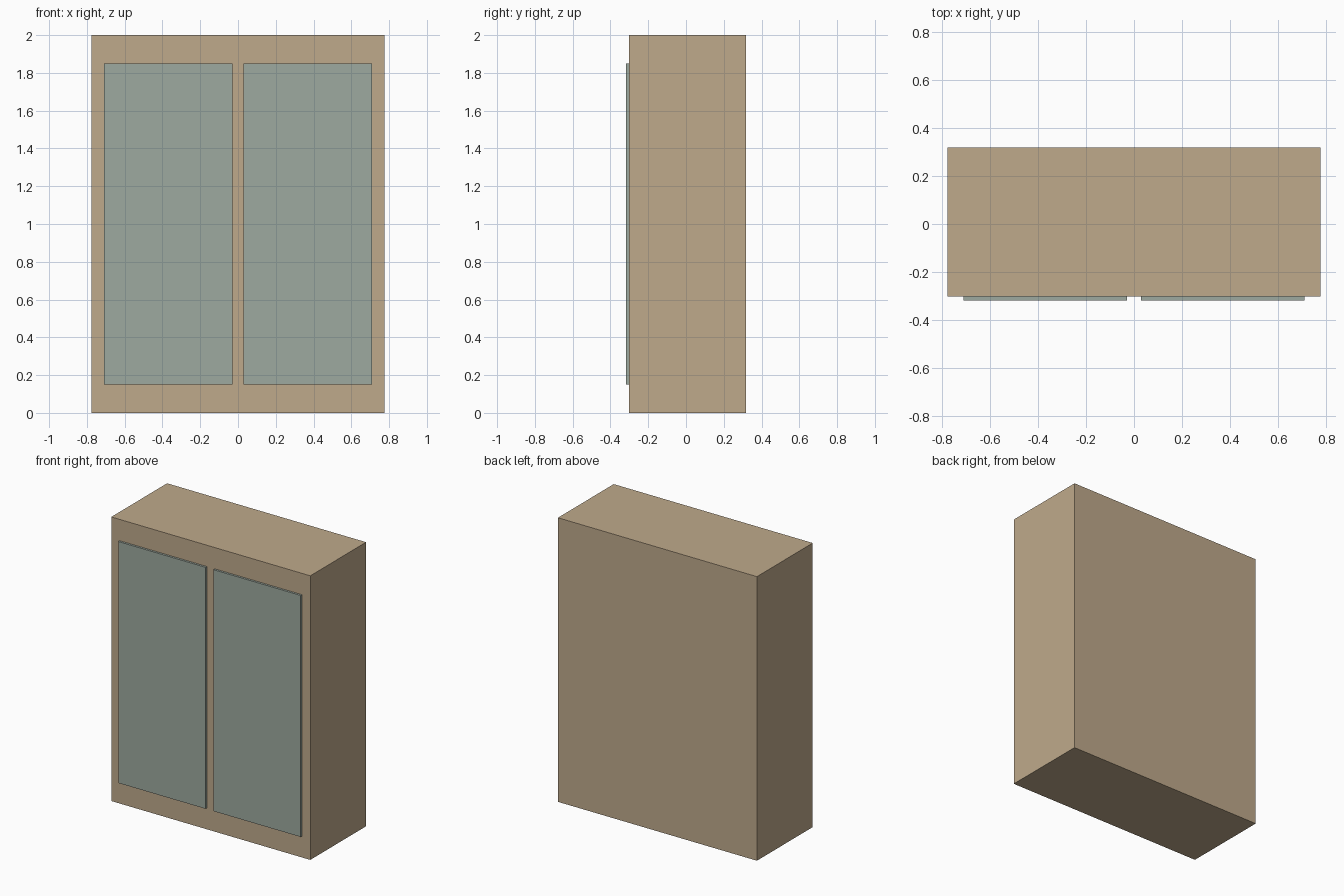
import bpy

if "Cube" in bpy.data.objects:
    bpy.data.objects.remove(bpy.data.objects["Cube"])


def material(name, rgb):
    mat = bpy.data.materials.new(name)
    mat.diffuse_color = (*rgb, 1.0)
    mat.use_nodes = True
    mat.node_tree.nodes["Principled BSDF"].inputs["Base Color"].default_value = mat.diffuse_color
    return mat


def box(name, low, high, mat):
    """Axis-aligned box between two corners."""
    centre = [(a + b) / 2 for a, b in zip(low, high)]
    bpy.ops.mesh.primitive_cube_add(size=1, location=centre)
    obj = bpy.context.object
    obj.name = name
    obj.scale = [b - a for a, b in zip(low, high)]
    bpy.ops.object.transform_apply(location=False, rotation=False, scale=True)
    obj.data.materials.append(mat)
    return obj


wood = material("wood", (0.52, 0.40, 0.26))
panel = material("door_panel", (0.34, 0.40, 0.35))

FRONT = -0.3025   # front face of the cabinet
DOOR = 0.015      # door thickness

# Cabinet body
box("cabinet_body", (-0.775, FRONT, 0), (0.775, 0.3175, 2), wood)

# Pair of raised doors
for name, x0, x1 in (("left_door", -0.71, -0.03), ("right_door", 0.03, 0.71)):
    box(name, (x0, FRONT - DOOR, 0.15), (x1, FRONT, 1.85), panel)
